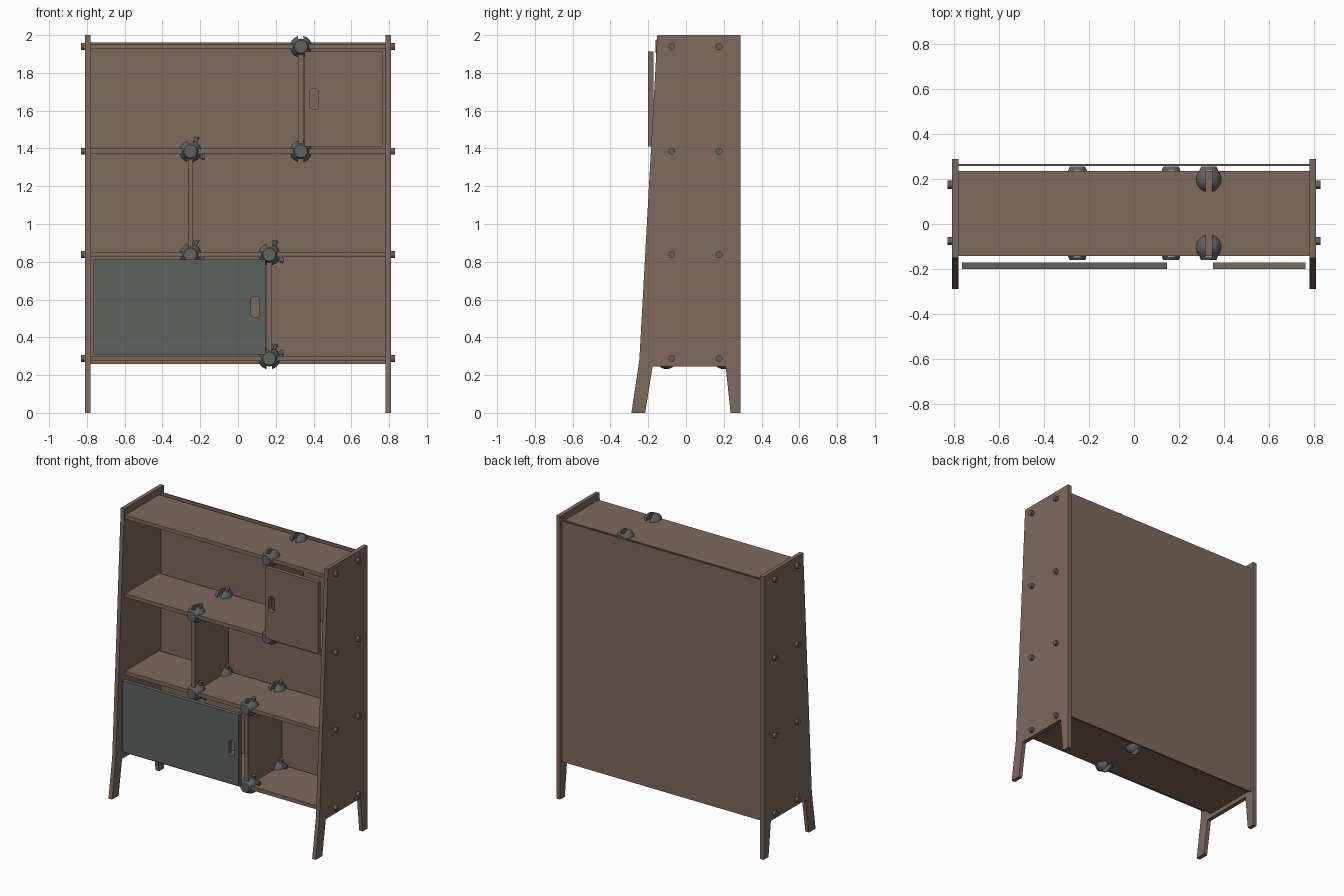
import bpy, bmesh, math
from mathutils import Vector, Matrix

if "Cube" in bpy.data.objects:
    bpy.data.objects.remove(bpy.data.objects["Cube"])


def material(name, rgb):
    m = bpy.data.materials.new(name)
    m.diffuse_color = (*rgb, 1)
    m.use_nodes = True
    m.node_tree.nodes["Principled BSDF"].inputs["Base Color"].default_value = m.diffuse_color
    return m


WOOD = material("brown_wood", (0.215, 0.142, 0.108))
GREY = material("grey_plastic", (0.112, 0.125, 0.117))


def finish(bm, name, mat, smooth=False):
    bmesh.ops.recalc_face_normals(bm, faces=bm.faces[:])
    me = bpy.data.meshes.new(name)
    bm.to_mesh(me)
    bm.free()
    me.materials.append(mat)
    ob = bpy.data.objects.new(name, me)
    bpy.context.collection.objects.link(ob)
    if smooth:
        bpy.ops.object.select_all(action='DESELECT')
        ob.select_set(True)
        bpy.context.view_layer.objects.active = ob
        bpy.ops.object.shade_smooth_by_angle(angle=math.radians(35))
    return ob


def box(name, lo, hi, mat):
    lo, hi = Vector(lo), Vector(hi)
    bm = bmesh.new()
    bmesh.ops.create_cube(bm, size=1)
    for v in bm.verts:
        v.co = [lo[i] + (v.co[i] + 0.5) * (hi[i] - lo[i]) for i in range(3)]
    return finish(bm, name, mat)


def slab(name, loops, depth, mat):
    """Fill one or more closed loops (the later ones are holes) and extrude."""
    bm = bmesh.new()
    for loop in loops:
        vs = [bm.verts.new(p) for p in loop]
        for a, b in zip(vs, vs[1:] + vs[:1]):
            bm.edges.new((a, b))
    bmesh.ops.triangle_fill(bm, use_beauty=True, edges=bm.edges[:])
    r = bmesh.ops.extrude_face_region(bm, geom=bm.faces[:])
    moved = [g for g in r["geom"] if isinstance(g, bmesh.types.BMVert)]
    bmesh.ops.translate(bm, vec=depth, verts=moved)
    return finish(bm, name, mat)


def rod(bm, p, q, r1, r2, sides=16):
    p, q = Vector(p), Vector(q)
    d = q - p
    mat = Matrix.Translation((p + q) / 2) @ d.to_track_quat('Z', 'Y').to_matrix().to_4x4()
    bmesh.ops.create_cone(bm, cap_ends=True, segments=sides, radius1=r1,
                          radius2=r2, depth=d.length, matrix=mat)


# Side panels with splayed legs
PROFILE = [(-0.152, 2.0), (0.289, 2.0), (0.289, 0), (0.236, 0), (0.21, 0.245),
           (-0.177, 0.245), (-0.216, 0), (-0.289, 0), (-0.247, 0.28)]
for side, x in (("left", -0.81), ("right", 0.782)):
    slab(side + "_side_panel", [[(x, y, z) for y, z in PROFILE]], (0.028, 0, 0), WOOD)

# Back panel and shelves
box("back_panel", (-0.782, 0.259, 0.26), (0.782, 0.268, 1.96), WOOD)
SHELVES = [0.288, 0.838, 1.385, 1.939]
T = 0.0135
for i, z in enumerate(SHELVES):
    box(f"shelf_{i + 1}", (-0.782, -0.142, z - T), (0.782, 0.237, z + T), WOOD)

# Vertical dividers, one per bay
DIVIDERS = [0.165, -0.252, 0.333]
for i, x in enumerate(DIVIDERS):
    box(f"divider_{i + 1}", (x - T, -0.142, SHELVES[i] + T),
        (x + T, 0.237, SHELVES[i + 1] - T), WOOD)

# Pegs through the side panels
for s in (-1, 1):
    for i, z in enumerate(SHELVES):
        for y in (-0.075, 0.175):
            bm = bmesh.new()
            rod(bm, (s * 0.783, y, z), (s * 0.831, y, z), 0.018, 0.018, 20)
            finish(bm, f"shelf_peg_{i + 1}", GREY, True)


# Ball connectors: four sphere quarters around the slots, joined by an end plate
def connector(name, x, z, f, screws, low):
    bm = bmesh.new()
    cuts = 0.04
    for sx in (-1, 1):
        for sz in (-1, 1):
            q = bmesh.new()
            bmesh.ops.create_uvsphere(q, u_segments=28, v_segments=16, radius=0.058)
            for co, no in (((sx * 0.0145, 0, 0), (sx, 0, 0)),
                           ((0, 0, sz * 0.0145), (0, 0, sz)),
                           ((0, f * cuts, 0), (0, -f, 0))):
                bmesh.ops.bisect_plane(q, geom=q.verts[:] + q.edges[:] + q.faces[:],
                                       plane_co=co, plane_no=no, clear_inner=True)
                bmesh.ops.holes_fill(q, edges=[e for e in q.edges if e.is_boundary], sides=0)
            tmp = bpy.data.meshes.new("tmp")
            q.to_mesh(tmp)
            q.free()
            bm.from_mesh(tmp)
            bpy.data.meshes.remove(tmp)
    rod(bm, (0, f * cuts, 0), (0, f * 0.057, 0), 0.042, 0.034, 24)
    # clamping screws with wider heads
    if screws:
        for p, d in (((0.026, 0, 0.035), (0.006, 0, 0.036)),
                     ((0.035, 0, low * 0.025), (0.036, 0, low * 0.006))):
            p, d = Vector(p), Vector(d)
            rod(bm, p, p + d, 0.009, 0.009, 12)
            rod(bm, p + d * 0.75, p + d * 1.15, 0.015, 0.015, 12)
    ob = finish(bm, name, GREY, True)
    ob.location = (x, 0.0475 + f * 0.1515, z)


for i, x in enumerate(DIVIDERS):
    for k in (0, 1):
        for end, f in (("front", -1), ("back", 1)):
            connector(f"{end}_connector_{i + 1}_{k + 1}", x, SHELVES[i + k], f,
                      screws=(i < 2), low=1 if (i, k) == (0, 0) else -1)


# Sliding doors with a rounded finger slot
def door(name, x0, x1, z0, z1, hx, hz, mat):
    y = -0.201
    outer = [(x0, y, z0), (x1, y, z0), (x1, y, z1), (x0, y, z1)]
    hole = []
    for cx, cz, start in ((1, 1, 0), (-1, 1, 90), (-1, -1, 180), (1, -1, 270)):
        for k in range(5):
            a = math.radians(start + k * 22.5)
            hole.append((hx + cx * 0.005 + 0.018 * math.cos(a), y,
                         hz + cz * 0.036 + 0.018 * math.sin(a)))
    slab(name, [outer, hole], (0, 0.029, 0), mat)


door("grey_door", -0.766, 0.146, 0.31, 0.811, 0.092, 0.561, GREY)
door("brown_door", 0.353, 0.764, 1.41, 1.912, 0.404, 1.662, WOOD)
